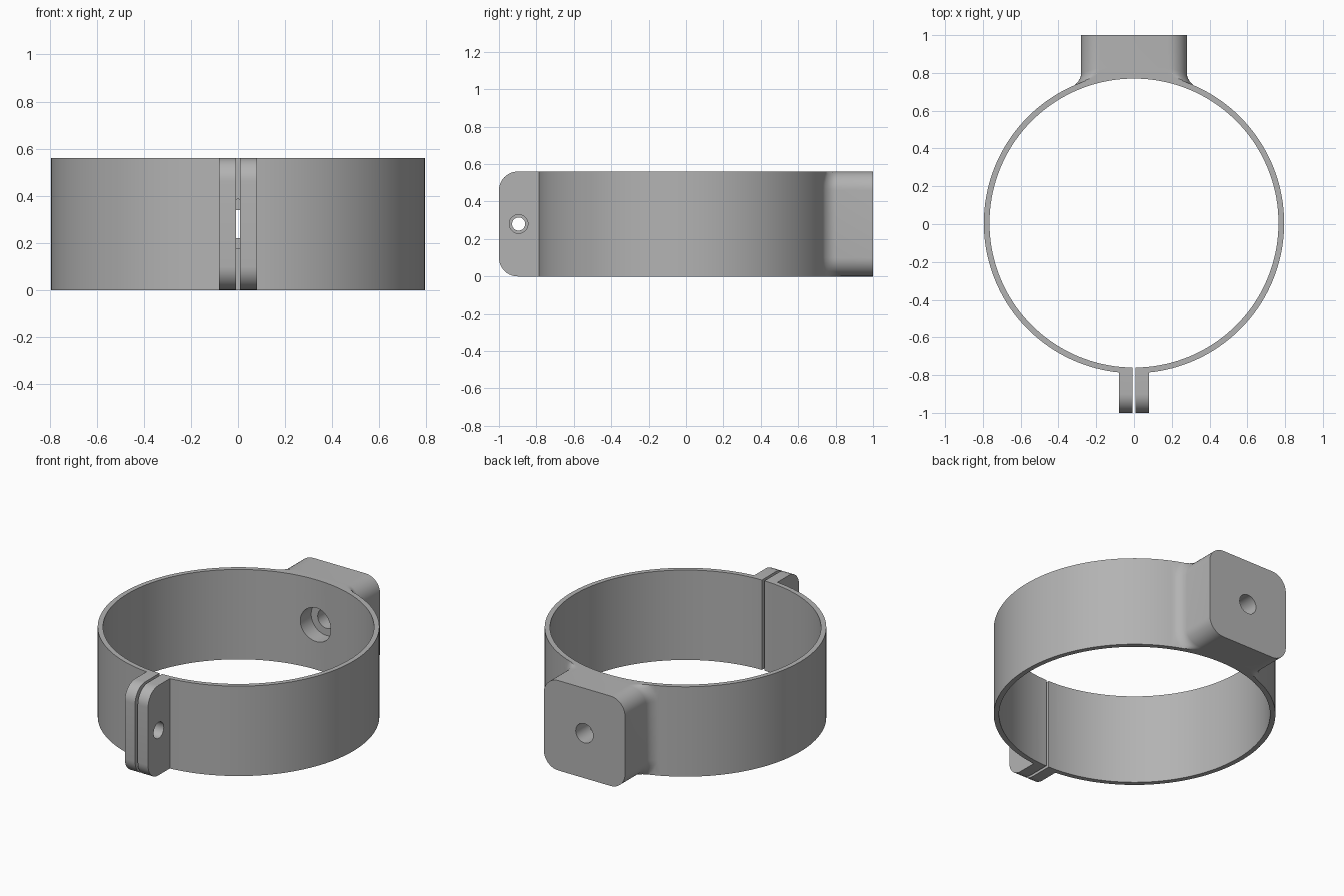
import bpy, bmesh, math
from mathutils import Matrix, Vector

if "Cube" in bpy.data.objects:
    bpy.data.objects.remove(bpy.data.objects["Cube"])

H = 0.56            # band height
CY = 0.005          # band centre in y
R_OUT, R_IN = 0.795, 0.765
MID = H / 2

metal = bpy.data.materials.new("grey_metal")
metal.diffuse_color = (0.45, 0.45, 0.45, 1)
metal.use_nodes = True
metal.node_tree.nodes["Principled BSDF"].inputs["Base Color"].default_value = metal.diffuse_color


def finish(name, bm):
    bmesh.ops.recalc_face_normals(bm, faces=bm.faces)
    me = bpy.data.meshes.new(name)
    bm.to_mesh(me)
    bm.free()
    ob = bpy.data.objects.new(name, me)
    bpy.context.collection.objects.link(ob)
    me.materials.append(metal)
    return ob


def cylinder(name, r, p, q, n=48):
    """Cylinder of radius r from point p to point q."""
    p, q = Vector(p), Vector(q)
    rot = (q - p).to_track_quat('Z', 'Y').to_matrix().to_4x4()
    bm = bmesh.new()
    bmesh.ops.create_cone(bm, cap_ends=True, segments=n, radius1=r, radius2=r,
                          depth=(q - p).length,
                          matrix=Matrix.Translation((p + q) / 2) @ rot)
    return finish(name, bm)


def loft(name, sections):
    """Solid through matching closed loops of points."""
    bm = bmesh.new()
    loops = [[bm.verts.new(c) for c in s] for s in sections]
    n = len(loops[0])
    for a, b in zip(loops, loops[1:]):
        for i in range(n):
            j = (i + 1) % n
            bm.faces.new((a[i], a[j], b[j], b[i]))
    bm.faces.new(loops[0])
    bm.faces.new(loops[-1])
    return finish(name, bm)


def arc(cx, cz, r, a0, steps=10):
    """Quarter arc as (x, z, normal x, normal z)."""
    out = []
    for i in range(steps + 1):
        a = a0 + math.pi / 2 * i / steps
        c, s = math.cos(a), math.sin(a)
        out.append((cx + r * c, cz + r * s, c, s))
    return out


def combine(target, tool, op):
    mod = target.modifiers.new(tool.name, 'BOOLEAN')
    mod.operation, mod.solver, mod.object = op, 'EXACT', tool
    bpy.context.view_layer.objects.active = target
    bpy.ops.object.modifier_apply(modifier=mod.name)
    bpy.data.objects.remove(tool)


# Band, solid until the bore is cut
clamp = cylinder("pipe_clamp", R_OUT, (0, CY, 0), (0, CY, H), 144)

# Mounting block with rounded corners and a fillet where it meets the band
W, RC, RF = 0.28, 0.1, 0.05
outline = (arc(W - RC, H - RC, RC, 0) + arc(RC - W, H - RC, RC, math.pi / 2)
           + arc(RC - W, RC, RC, math.pi) + arc(W - RC, RC, RC, 1.5 * math.pi))


def band_y(x):
    return CY + math.sqrt(R_OUT ** 2 - x * x)


sections = [[(x, 1.0, z) for x, z, nx, nz in outline]]
for k in range(7):
    t = math.pi / 2 * (1 - k / 6)
    d = RF * (1 - math.sin(t))
    rise = RF * (1 - math.cos(t)) - 0.002
    sections.append([(x + d * nx, band_y(x + d * nx) + rise,
                      min(H, max(0, z + d * nz))) for x, z, nx, nz in outline])
sections.append([(x, 0.6, z) for x, y, z in sections[-1]])
combine(clamp, loft("mounting_block", sections), 'UNION')

# Clamping ears, one block until the slot is cut
ear = [(-0.7, H), (-0.7, 0)]
ear = ([(y, z) for y, z, _, _ in arc(-0.9, H - 0.1, 0.1, math.pi / 2)]
       + [(y, z) for y, z, _, _ in arc(-0.9, 0.1, 0.1, math.pi)]
       + [(-0.7, 0), (-0.7, H)])
combine(clamp, loft("ears", [[(x, y, z) for y, z in ear] for x in (-0.08, 0.08)]), 'UNION')

# Bore and slot between the ears
combine(clamp, cylinder("bore", R_IN, (0, CY, -0.1), (0, CY, H + 0.1), 144), 'DIFFERENCE')
g = 0.009
slot = [(-g, -1.1), (g, -1.1), (g, -0.6), (-g, -0.6)]
combine(clamp, loft("slot", [[(x, y, z) for x, y in slot] for z in (-0.1, H + 0.1)]), 'DIFFERENCE')

# Screw holes: clearance and thread in the ears, stepped hole in the block
for name, r, p, q in (
        ("ear_clearance_hole", 0.05, (0, -0.895, MID), (0.2, -0.895, MID)),
        ("ear_thread_hole", 0.035, (-0.2, -0.895, MID), (0, -0.895, MID)),
        ("block_counterbore", 0.105, (0, 0.6, MID), (0, 0.87, MID)),
        ("block_hole", 0.06, (0, 0.6, MID), (0, 1.1, MID))):
    combine(clamp, cylinder(name, r, p, q), 'DIFFERENCE')

# Smooth curves, sharp machined edges
bpy.ops.object.select_all(action='DESELECT')
clamp.select_set(True)
bpy.context.view_layer.objects.active = clamp
bpy.ops.object.shade_smooth_by_angle(angle=math.radians(30))
